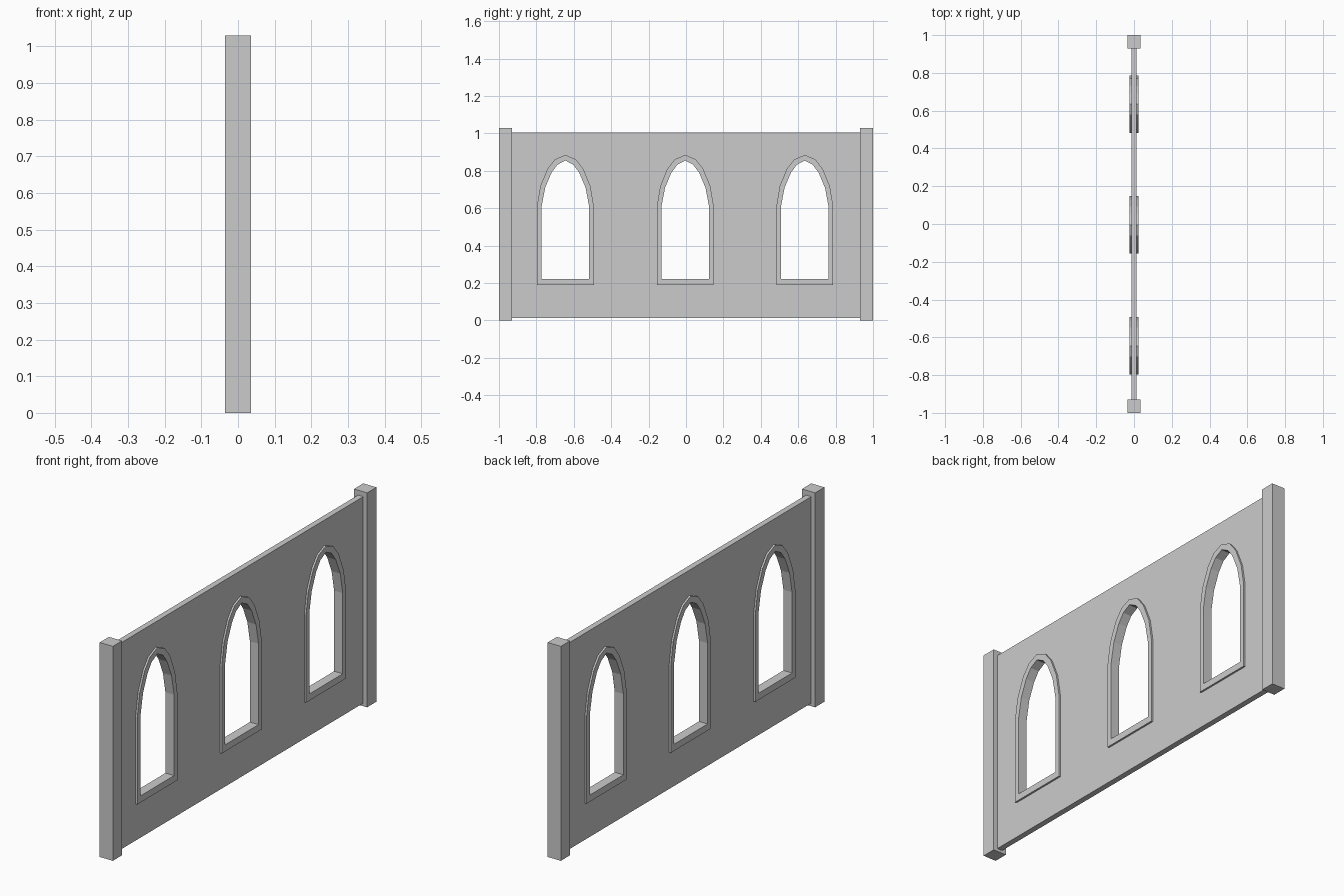
import bpy, bmesh
from mathutils import Matrix

if "Cube" in bpy.data.objects:
    bpy.data.objects.remove(bpy.data.objects["Cube"])

# local X -> world y, local Y -> world z, local Z -> world x
TO_WALL = Matrix(((0, 0, 1, 0), (1, 0, 0, 0), (0, 1, 0, 0), (0, 0, 0, 1)))


def link(name, mesh):
    ob = bpy.data.objects.new(name, mesh)
    bpy.context.collection.objects.link(ob)
    return ob


def panel(name, loops, half):
    """Flat slab in the y-z plane; inner loops become holes."""
    cu = bpy.data.curves.new(name + "_outline", 'CURVE')
    cu.dimensions = '2D'
    cu.fill_mode = 'BOTH'
    cu.extrude = half
    for pts in loops:
        sp = cu.splines.new('POLY')
        sp.points.add(len(pts) - 1)
        for p, (y, z) in zip(sp.points, pts):
            p.co = (y, z, 0, 1)
        sp.use_cyclic_u = True
    tmp = link(name + "_outline", cu)
    deps = bpy.context.evaluated_depsgraph_get()
    mesh = bpy.data.meshes.new_from_object(tmp.evaluated_get(deps))
    bpy.data.objects.remove(tmp)
    bpy.data.curves.remove(cu)
    mesh.transform(TO_WALL)
    bm = bmesh.new()
    bm.from_mesh(mesh)
    bmesh.ops.remove_doubles(bm, verts=bm.verts, dist=1e-5)
    bmesh.ops.recalc_face_normals(bm, faces=bm.faces)
    for f in bm.faces:
        f.smooth = False
    bm.to_mesh(mesh)
    bm.free()
    mesh.name = name
    return link(name, mesh)


def box(name, lo, hi):
    bm = bmesh.new()
    bmesh.ops.create_cube(bm, size=1)
    for v in bm.verts:
        v.co = [a + (c + 0.5) * (b - a) for a, b, c in zip(lo, hi, v.co)]
    mesh = bpy.data.meshes.new(name)
    bm.to_mesh(mesh)
    bm.free()
    return link(name, mesh)


# Half profiles of the pointed arch, bottom to apex
INNER = [(0.127, 0.222), (0.127, 0.61), (0.108, 0.71), (0.074, 0.79), (0.043, 0.832), (0, 0.855)]
OUTER = [(0.152, 0.19), (0.152, 0.61), (0.134, 0.718), (0.096, 0.81), (0.056, 0.861), (0, 0.885)]
MIDDLE = [((a + c) / 2, (b + d) / 2) for (a, b), (c, d) in zip(INNER, OUTER)]


def arch(half, cy):
    right = [(cy + y, z) for y, z in half]
    left = [(cy - y, z) for y, z in reversed(half[:-1])]
    return right + left


CENTRES = {"left": -0.645, "middle": -0.004, "right": 0.635}

# Wall slab with three window holes
rect = [(-0.95, 0.014), (0.95, 0.014), (0.95, 1.006), (-0.95, 1.006)]
panel("wall", [rect] + [arch(MIDDLE, c) for c in CENTRES.values()], 0.014)

# Raised arched window frames
for side, c in CENTRES.items():
    panel("window_frame_" + side, [arch(OUTER, c), arch(INNER, c)], 0.023)

# End posts
box("post_left", (-0.035, -1, 0), (0.035, -0.93, 1.03))
box("post_right", (-0.035, 0.93, 0), (0.035, 1, 1.03))
